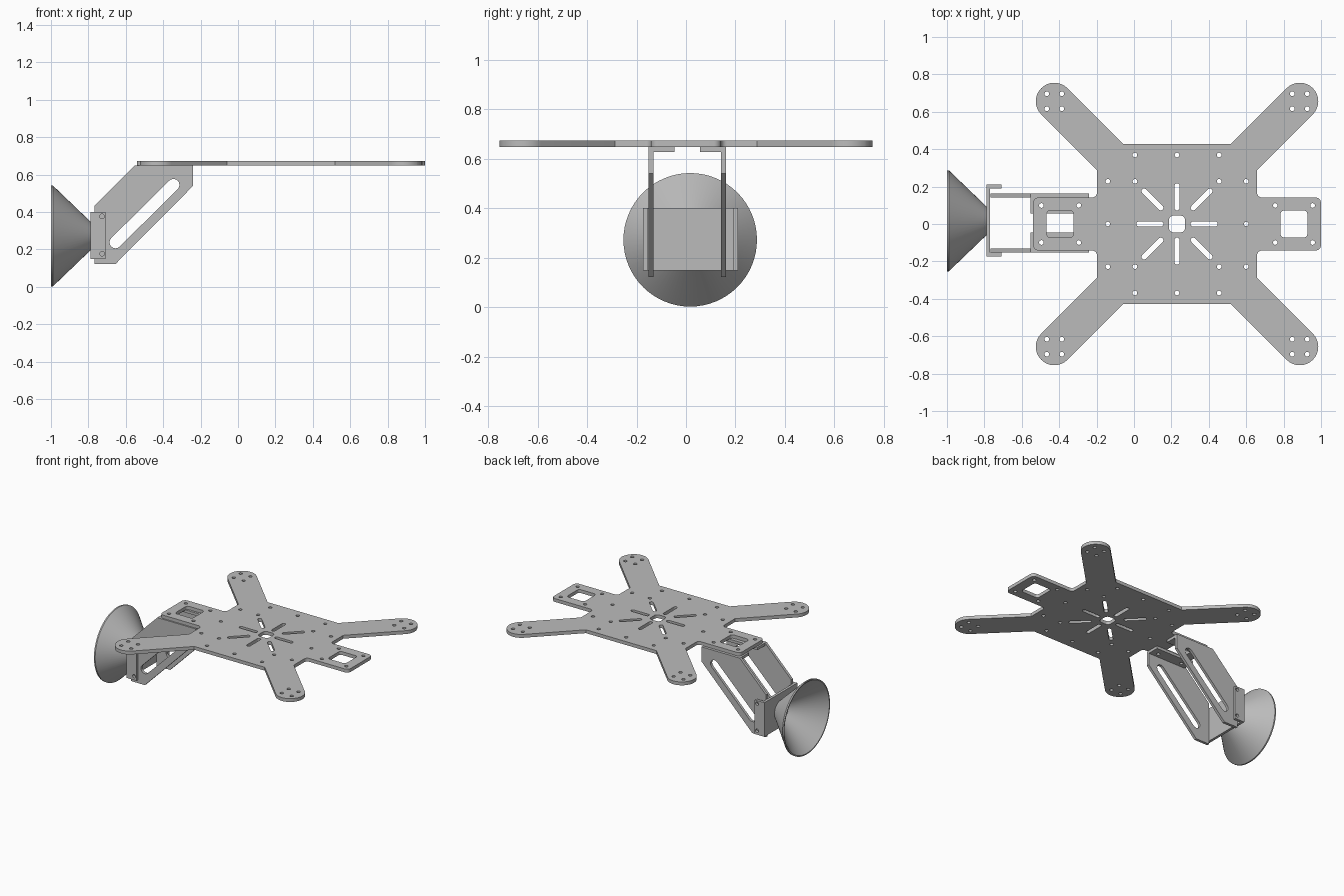
import bpy, bmesh, math
from mathutils import Vector, Matrix

cube = bpy.data.objects.get("Cube")
if cube:
    bpy.data.objects.remove(cube, do_unlink=True)

grey = bpy.data.materials.new("plain grey")
grey.use_nodes = True
grey.diffuse_color = (0.5, 0.5, 0.5, 1)
grey.node_tree.nodes["Principled BSDF"].inputs["Base Color"].default_value = (0.5, 0.5, 0.5, 1)


def finish(name, mesh):
    """Link a mesh as a shaded, coloured object."""
    mesh.name = name
    mesh.materials.clear()
    mesh.materials.append(grey)
    ob = bpy.data.objects.new(name, mesh)
    bpy.context.collection.objects.link(ob)
    bpy.ops.object.select_all(action='DESELECT')
    ob.select_set(True)
    bpy.context.view_layer.objects.active = ob
    bpy.ops.object.shade_smooth_by_angle(angle=math.radians(30))
    return ob


def rounded(corners, steps=8):
    """Outline from (x, y, radius) corners, each replaced by an arc."""
    out = []
    n = len(corners)
    for i, (x, y, r) in enumerate(corners):
        p = Vector((x, y))
        if r == 0:
            out.append(p)
            continue
        a = (Vector(corners[i - 1][:2]) - p).normalized()
        b = (Vector(corners[(i + 1) % n][:2]) - p).normalized()
        half = a.angle(b) / 2
        c = p + (a + b).normalized() * (r / math.sin(half))
        s = p + a * (r / math.tan(half)) - c
        e = p + b * (r / math.tan(half)) - c
        sweep = s.angle_signed(e)          # clockwise positive
        for k in range(steps + 1):
            t = -sweep * k / steps
            out.append(c + Matrix.Rotation(t, 2) @ s)
    return out


def circle(x, y, r=0.0125, n=16):
    return [(x + r * math.cos(2 * math.pi * k / n), y + r * math.sin(2 * math.pi * k / n)) for k in range(n)]


def rect(x0, x1, y0, y1, r=0):
    return rounded([(x0, y0, r), (x1, y0, r), (x1, y1, r), (x0, y1, r)])


def slot(p, q, r, n=8):
    """Round-ended slot between two end-cap centres."""
    p, q = Vector(p), Vector(q)
    a = math.atan2(q.y - p.y, q.x - p.x)
    pts = []
    for c, start in ((q, a - math.pi / 2), (p, a + math.pi / 2)):
        pts += [c + r * Vector((math.cos(start + math.pi * k / n), math.sin(start + math.pi * k / n)))
                for k in range(n + 1)]
    return pts


def plate(name, loops, lo, hi, upright=False):
    """Extruded sheet with holes; flat spans z lo..hi, upright spans y lo..hi."""
    cu = bpy.data.curves.new(name, 'CURVE')
    cu.dimensions = '2D'
    cu.fill_mode = 'BOTH'
    cu.extrude = (hi - lo) / 2
    for loop in loops:
        sp = cu.splines.new('POLY')
        sp.points.add(len(loop) - 1)
        for pt, co in zip(sp.points, loop):
            pt.co = (co[0], co[1], 0, 1)
        sp.use_cyclic_u = True
    tmp = bpy.data.objects.new(name + "_tmp", cu)
    bpy.context.collection.objects.link(tmp)
    deps = bpy.context.evaluated_depsgraph_get()
    mesh = bpy.data.meshes.new_from_object(tmp.evaluated_get(deps))
    bpy.data.objects.remove(tmp, do_unlink=True)
    bpy.data.curves.remove(cu)
    mid = (lo + hi) / 2
    if upright:
        mesh.transform(Matrix.Translation((0, mid, 0)) @ Matrix.Rotation(math.pi / 2, 4, 'X'))
    else:
        mesh.transform(Matrix.Translation((0, 0, mid)))
    bm = bmesh.new()
    bm.from_mesh(mesh)
    bmesh.ops.remove_doubles(bm, verts=bm.verts, dist=1e-5)
    bmesh.ops.recalc_face_normals(bm, faces=bm.faces)
    bm.to_mesh(mesh)
    bm.free()
    return finish(name, mesh)


# Main frame outline: one quadrant mirrored to four
CX = 0.23
quarter = [(0.77, 0.142, 0.03), (0.428, 0.142, 0.025), (0.428, 0.288, 0),
           (0.796, 0.656, 0.0985), (0.656, 0.796, 0.0985), (0.288, 0.428, 0)]
outline = []
for sx, sy in ((1, 1), (-1, 1), (-1, -1), (1, -1)):
    part = [(CX + sx * x, sy * y, r) for x, y, r in quarter]
    outline += part if sx * sy > 0 else part[::-1]
loops = [rounded(outline)]

# Frame holes: tabs, arm ends, body
loops.append(rect(CX - 0.043, CX + 0.043, -0.045, 0.045, 0.025))
for sx in (-1, 1):
    loops.append(rect(CX + sx * 0.625 - 0.072, CX + sx * 0.625 + 0.072, -0.072, 0.072, 0.02))
    loops.append(circle(CX + sx * 0.37, 0))
    for sy in (-1, 1):
        spots = [(0.525, 0.099), (0.725, 0.099), (0.225, 0.369), (0.225, 0.228), (0.37, 0.228)]
        spots += [(0.656 + a, 0.656 + b) for a in (-0.04, 0.04) for b in (-0.04, 0.04)]
        loops += [circle(CX + sx * x, sy * y) for x, y in spots]
for sy in (-1, 1):
    loops.append(circle(CX, sy * 0.369))

# Radial slots around the centre
for k in range(8):
    a = k * math.pi / 4
    r0, r1 = (0.122, 0.249) if k % 2 else (0.086, 0.204)
    d = Vector((math.cos(a), math.sin(a)))
    c = Vector((CX, 0))
    loops.append(slot(c + d * r0, c + d * r1, 0.0135))
plate("main_frame", loops, 0.648, 0.673)

# Slotted side arms with inward mounting flanges
side = [(-0.553, 0.648), (-0.24, 0.648), (-0.24, 0.54), (-0.655, 0.122), (-0.767, 0.122), (-0.767, 0.434)]
side_slot = slot((-0.655, 0.238), (-0.345, 0.545), 0.032)
for name, y0, y1, f0, f1, hy in (("right", -0.152, -0.132, -0.132, -0.046, -0.099),
                                 ("left", 0.142, 0.162, 0.056, 0.142, 0.099)):
    plate(name + "_side_arm", [side, side_slot], y0, y1, upright=True)
    plate(name + "_arm_flange",
          [rect(-0.553, -0.24, f0, f1), circle(-0.495, hy), circle(-0.295, hy)], 0.628, 0.648)

# U-shaped mount at the lower end of the arms
plate("mount_back", [rect(-0.788, -0.769, -0.174, 0.21)], 0.148, 0.4)
for name, y0, y1 in (("right", -0.174, -0.153), ("left", 0.19, 0.21)):
    plate(name + "_mount_flange",
          [rect(-0.769, -0.708, 0.148, 0.4), circle(-0.727, 0.377), circle(-0.727, 0.177)],
          y0, y1, upright=True)

# Hollow horn, turned about the x axis
profile = [(-0.787, 0), (-0.787, 0.075), (-0.99, 0.27), (-1.0, 0.27), (-1.0, 0.262), (-0.8, 0.07), (-0.8, 0)]
bm = bmesh.new()
verts = [bm.verts.new((x, 0, r)) for x, r in profile]
edges = [bm.edges.new(pair) for pair in zip(verts, verts[1:])]
bmesh.ops.spin(bm, geom=verts + edges, cent=(0, 0, 0), axis=(1, 0, 0),
               angle=2 * math.pi, steps=64, use_duplicate=False)
bmesh.ops.remove_doubles(bm, verts=bm.verts, dist=1e-5)
bmesh.ops.recalc_face_normals(bm, faces=bm.faces)
bmesh.ops.translate(bm, verts=bm.verts, vec=(0, 0.017, 0.272))
horn = bpy.data.meshes.new("horn")
bm.to_mesh(horn)
bm.free()
finish("horn", horn)
